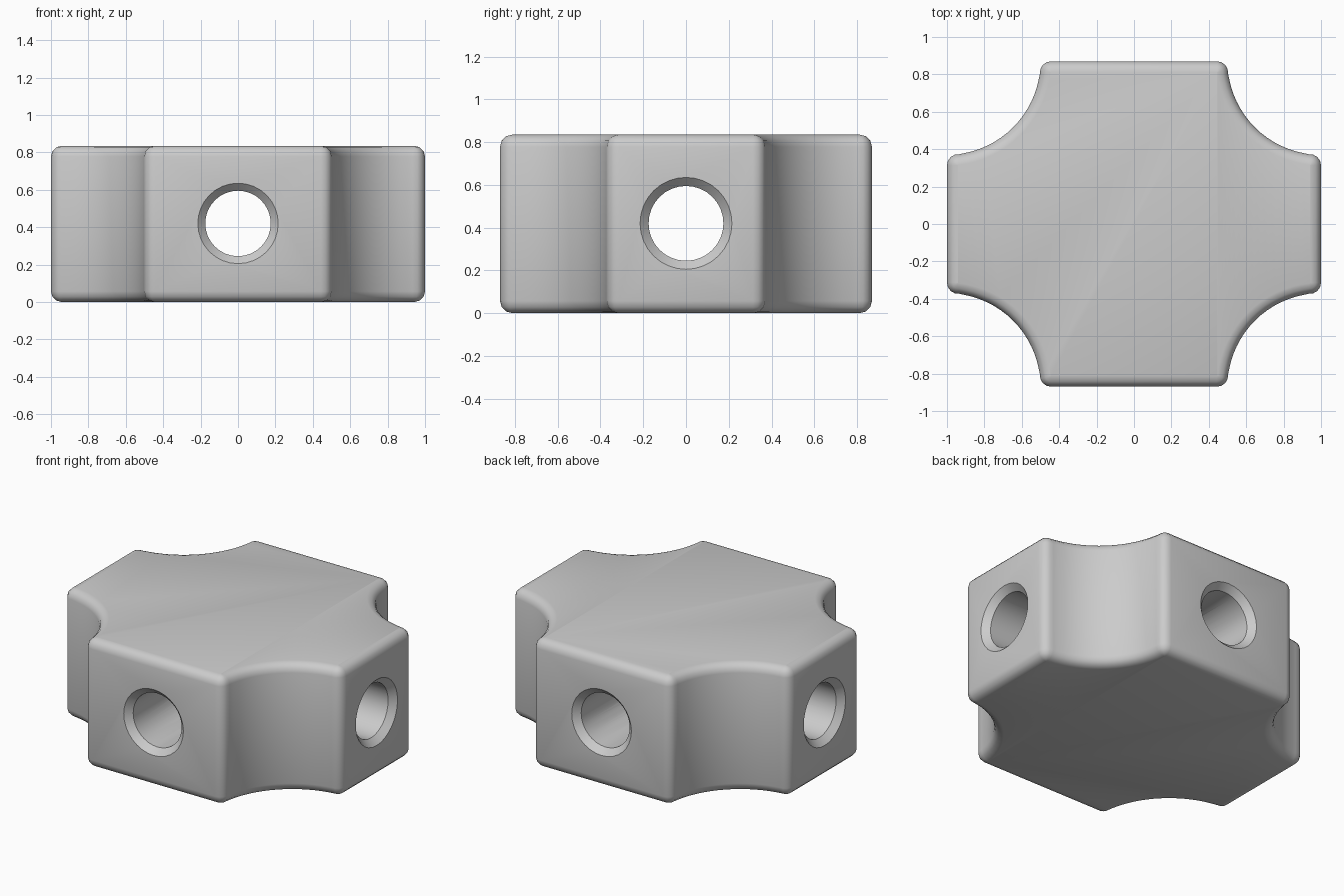
import bpy, bmesh
from math import sin, cos, pi, sqrt, atan2
from mathutils import Matrix

if "Cube" in bpy.data.objects:
    bpy.data.objects.remove(bpy.data.objects["Cube"])

X, Y, H = 1.0, 0.87, 0.835      # half width, half depth, height
SCOOP, R = 0.5, 0.06            # corner scoop radius, edge rounding


def make_object(name, bm):
    bmesh.ops.recalc_face_normals(bm, faces=bm.faces)
    mesh = bpy.data.meshes.new(name)
    bm.to_mesh(mesh)
    bm.free()
    ob = bpy.data.objects.new(name, mesh)
    bpy.context.collection.objects.link(ob)
    return ob


def arc(cx, cy, r, a0, a1, n):
    return [(cx + r * cos(a0 + (a1 - a0) * i / n), cy + r * sin(a0 + (a1 - a0) * i / n))
            for i in range(n + 1)]


def outline(d):
    """Cross outline inset by d, counter-clockwise, with rounded tips."""
    k = sqrt((SCOOP + R) ** 2 - R ** 2)
    t = atan2(R, k)                        # angle where scoop meets tip rounding
    q = arc(X - R, Y - k, R - d, 0, pi / 2 + t, 4)
    q += arc(X, Y, SCOOP + d, 1.5 * pi - t, pi + t, 16)[1:-1]
    q += arc(X - k, Y - R, R - d, -t, pi / 2, 4)
    left = [(-x, y) for x, y in reversed(q)]
    half = q + left
    return half + [(-x, -y) for x, y in half]


# Body: stacked outlines with rounded top and bottom rims
b = R - 0.003
rim = [(b * (1 - sin(a)), b * (1 - cos(a))) for a in (0, pi / 6, pi / 3, pi / 2)]
levels = rim_levels = [(d, z) for d, z in rim] + [(d, H - z) for d, z in reversed(rim)]
# order each rim from flat cap to side wall
levels = sorted(levels, key=lambda p: p[1])
bm = bmesh.new()
rings = [[bm.verts.new((x, y, z)) for x, y in outline(d)] for d, z in levels]
n = len(rings[0])
for lo, hi in zip(rings, rings[1:]):
    for i in range(n):
        j = (i + 1) % n
        bm.faces.new((lo[i], lo[j], hi[j], hi[i]))
bm.faces.new(rings[0][::-1])
bm.faces.new(rings[-1])
body = make_object("connector_body", bm)


# Through holes with countersunk mouths
def hole_cutter(name, half, axis):
    r, mouth = 0.175, 0.215
    c = mouth - r
    profile = [(mouth + 0.04, -half - c), (r, -half + c), (r, half - c), (mouth + 0.04, half + c)]
    profile[0] = (mouth + c, -half - c)
    profile[3] = (mouth + c, half + c)
    cb = bmesh.new()
    rs = [[cb.verts.new((x, y, z)) for x, y in arc(0, 0, rad, 0, 2 * pi, 32)[:-1]]
          for rad, z in profile]
    for lo, hi in zip(rs, rs[1:]):
        for i in range(32):
            j = (i + 1) % 32
            cb.faces.new((lo[i], lo[j], hi[j], hi[i]))
    cb.faces.new(rs[0][::-1])
    cb.faces.new(rs[-1])
    turn = Matrix.Rotation(pi / 2, 4, axis)
    bmesh.ops.transform(cb, matrix=Matrix.Translation((0, 0, 0.42)) @ turn, verts=cb.verts)
    ob = make_object(name, cb)
    ob.hide_render = True
    return ob


cutters = [hole_cutter("side_hole_cutter", X, 'Y'), hole_cutter("front_hole_cutter", Y, 'X')]
bpy.context.view_layer.objects.active = body
body.select_set(True)
for c in cutters:
    m = body.modifiers.new(c.name, 'BOOLEAN')
    m.operation, m.solver, m.object = 'DIFFERENCE', 'EXACT', c
    bpy.ops.object.modifier_apply(modifier=m.name)
    bpy.data.objects.remove(c)

bpy.ops.object.select_all(action='DESELECT')
body.select_set(True)
bpy.ops.object.shade_smooth_by_angle(angle=pi / 6 + 0.03)
